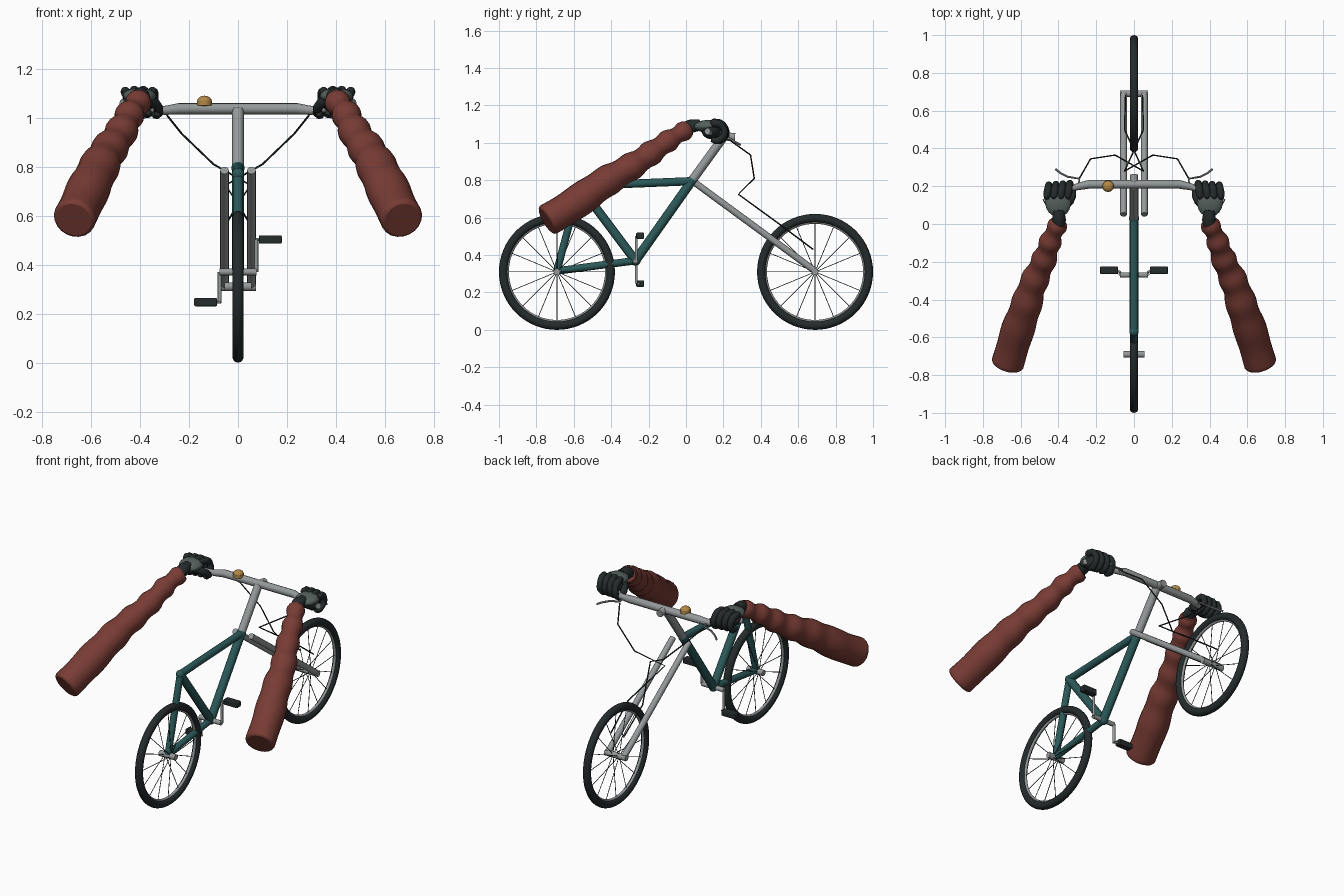
import bpy, math
from mathutils import Vector

if "Cube" in bpy.data.objects:
    bpy.data.objects.remove(bpy.data.objects["Cube"])


def material(name, rgb):
    m = bpy.data.materials.new(name)
    m.diffuse_color = (*rgb, 1)
    m.use_nodes = True
    m.node_tree.nodes["Principled BSDF"].inputs["Base Color"].default_value = m.diffuse_color
    return m


TEAL = material("teal_paint", (0.025, 0.10, 0.10))
RED = material("red_cloth", (0.19, 0.045, 0.035))
RUBBER = material("rubber", (0.018, 0.024, 0.025))
GLOVE = material("glove_back", (0.09, 0.12, 0.11))
BRASS = material("brass", (0.45, 0.25, 0.06))
STEEL = material("steel", (0.30, 0.32, 0.32))


def finish(ob, name, mat):
    ob.name = name
    if mat:
        ob.data.materials.clear()
        ob.data.materials.append(mat)
    bpy.ops.object.select_all(action='DESELECT')
    ob.select_set(True)
    bpy.context.view_layer.objects.active = ob
    bpy.ops.object.shade_smooth_by_angle(angle=math.radians(40))
    return ob


def tube(name, paths, radius, mat=STEEL, res=4, radii=None):
    """One mesh of round tubes, one along each path of points."""
    cu = bpy.data.curves.new(name, 'CURVE')
    cu.dimensions = '3D'
    cu.bevel_depth = radius
    cu.bevel_resolution = res
    cu.use_fill_caps = True
    for pts in paths:
        sp = cu.splines.new('POLY')
        sp.points.add(len(pts) - 1)
        for i, p in enumerate(pts):
            sp.points[i].co = (*p, 1)
            sp.points[i].radius = radii[i] if radii else 1
    ob = bpy.data.objects.new(name, cu)
    bpy.context.collection.objects.link(ob)
    bpy.ops.object.select_all(action='DESELECT')
    ob.select_set(True)
    bpy.context.view_layer.objects.active = ob
    bpy.ops.object.convert(target='MESH')
    return finish(bpy.context.object, name, mat)


def ring(name, y, major, minor, mat):
    bpy.ops.mesh.primitive_torus_add(location=(0, y, 0.31), rotation=(0, math.pi / 2, 0),
                                     major_radius=major, minor_radius=minor,
                                     major_segments=64, minor_segments=14)
    return finish(bpy.context.object, name, mat)


def ball(name, loc, scale, mat, rot=(0, 0, 0)):
    bpy.ops.mesh.primitive_uv_sphere_add(segments=20, ring_count=12, radius=1,
                                         location=loc, rotation=rot)
    bpy.context.object.scale = scale
    return finish(bpy.context.object, name, mat)


def box(name, loc, size, mat):
    bpy.ops.mesh.primitive_cube_add(size=1, location=loc)
    ob = bpy.context.object
    ob.scale = size
    bpy.ops.object.transform_apply(location=False, rotation=False, scale=True)
    b = ob.modifiers.new("bevel", 'BEVEL')
    b.width = 0.005
    b.segments = 2
    return finish(ob, name, mat)


# Wheels with tyre, rim, spokes and hub
for label, y, half in (("rear", -0.69, 0.055), ("front", 0.69, 0.073)):
    ring(label + "_tyre", y, 0.287, 0.023, RUBBER)
    ring(label + "_rim", y, 0.266, 0.009, STEEL)
    spokes = []
    for i in range(16):
        a = math.tau * i / 16
        c, s = math.cos(a), math.sin(a)
        spokes.append([((-1) ** i * 0.02, y + 0.012 * c, 0.31 + 0.012 * s),
                       (0, y + 0.264 * c, 0.31 + 0.264 * s)])
    tube(label + "_spokes", spokes, 0.002, RUBBER, 1)
    tube(label + "_hub", [[(-half, y, 0.31), (half, y, 0.31)]], 0.018)

# Frame
HEAD, BB, SEAT, REAR = (0, 0.03, 0.795), (0, -0.27, 0.37), (0, -0.57, 0.77), (0, -0.69, 0.315)
tube("down_tube", [[HEAD, BB]], 0.025, TEAL)
tube("top_tube", [[HEAD, SEAT]], 0.022, TEAL)
tube("seat_tube", [[SEAT, BB]], 0.024, TEAL)
tube("rear_stays", [[REAR, SEAT], [REAR, BB]], 0.020, TEAL)
for n, p, r in (("head_joint", HEAD, 0.027), ("seat_joint", SEAT, 0.025), ("bracket_joint", BB, 0.027)):
    ball(n, p, (r, r, r), TEAL)

# Fork and stem
tube("fork_legs", [[(s * 0.055, 0.05, 0.785), (s * 0.055, 0.69, 0.315)] for s in (-1, 1)], 0.018)
tube("stem", [[HEAD, (0, 0.2, 1.03)]], 0.024)
tube("stem_clamp", [[(0, 0.2, 1.035), (0, 0.262, 1.03)]], 0.022)

# Handlebar, thinner where it sweeps back into the hands
side = [(0.24, 0.21, 1.037), (0.30, 0.197, 1.03), (0.34, 0.187, 1.033), (0.40, 0.16, 1.05), (0.475, 0.115, 1.06)]
rad = [1, 0.8, 0.7, 0.75, 0.75]
tube("handlebar", [[(-x, y, z) for x, y, z in side[::-1]] + side], 0.023, radii=rad[::-1] + rad)

# Bell
tube("bell_base", [[(-0.137, 0.2, 1.05), (-0.137, 0.2, 1.07)]], 0.031, BRASS)
ball("bell", (-0.137, 0.2, 1.068), (0.03, 0.03, 0.022), BRASS)

# Cranks and pedals
tube("crank_axle", [[(-0.075, -0.27, 0.37), (0.075, -0.27, 0.37)]], 0.014)
for s in (-1, 1):
    zc = 0.375 + s * 0.128
    tube("crank_arm", [[(s * 0.075, -0.266, 0.37), (s * 0.075, -0.266, zc)]], 0.008)
    tube("pedal_axle", [[(s * 0.07, -0.255, zc), (s * 0.1, -0.245, zc)]], 0.006)
    box("pedal", (s * 0.132, -0.245, zc), (0.094, 0.042, 0.034), RUBBER)

for s in (-1, 1):
    # Brake lever and cable
    tube("brake_lever", [[(s * x, y, z) for x, y, z in
         ((0.29, 0.205, 1.03), (0.29, 0.24, 1.02), (0.35, 0.25, 1.012), (0.39, 0.27, 1.0), (0.415, 0.29, 0.99))]],
         0.006, res=2)
    tube("brake_cable", [[(s * x, y, z) for x, y, z in
         ((0.29, 0.24, 1.01), (0.23, 0.345, 0.935), (0.10, 0.365, 0.81), (-0.05, 0.28, 0.725),
          (0, 0.39, 0.645), (0.05, 0.5, 0.565), (0.045, 0.68, 0.43))]], 0.004, RUBBER, 1)

    # Wrinkled sleeve, swelling towards the closed end
    a, b = Vector((0.395, 0.01, 1.075)), Vector((0.668, -0.735, 0.588))
    pts, radii = [], []
    n = 60
    for i in range(n + 1):
        t = i / n
        k = min(t / 0.7, 1)
        wave = math.sin(math.tau * (9.5 * t - 3.5 * t * t)) * (1 - t) ** 0.7
        p = a.lerp(b, t)
        bow = 0.016 * math.sin(math.pi * t) + 0.005 * math.sin(17 * t) * (1 - t)
        pts.append((s * (p.x + bow), p.y, p.z + 0.004 * math.sin(13 * t)))
        radii.append(0.044 + 0.043 * k ** 0.85 + 0.007 * wave)
    end = Vector(pts[-1])
    d = (end - Vector(pts[-4])).normalized()
    for step, r in ((0.008, 0.083), (0.013, 0.074)):
        pts.append(tuple(end + d * step))
        radii.append(r)
    tube("sleeve", [pts], 1.0, RED, 8, radii)

    # Glove cuff, back of hand and palm
    tube("glove_cuff", [[(s * 0.396, -0.01, 1.075), (s * 0.397, 0.02, 1.087), (s * 0.398, 0.045, 1.092),
                         (s * 0.40, 0.075, 1.095)]], 1.0, RUBBER, 6, [0.03, 0.037, 0.034, 0.03])
    ball("glove_back", (s * 0.402, 0.112, 1.09), (0.068, 0.075, 0.032), GLOVE, (0.05, 0, -s * 0.12))
    ball("glove_palm", (s * 0.405, 0.135, 1.065), (0.068, 0.05, 0.045), RUBBER, (0, 0, -s * 0.3))

    # Fingers curled over the grip
    for j in range(4):
        x = 0.35 + j * 0.037
        cy, cz = 0.168 - j * 0.003, 1.058 + (0.004 if j in (1, 2) else 0)
        arc = [(s * (x - 0.002 * i), cy + 0.047 * math.cos(g), cz + 0.047 * math.sin(g))
               for i, g in enumerate(math.radians(v) for v in range(120, -121, -24))]
        tube("finger", [arc], 0.019, RUBBER, 3, [0.8, 1.1, 1.1] + [1, 0.92, 1.02] * 2 + [0.9, 0.6])
        ball("knuckle", (s * x, 0.152, cz + 0.05), (0.018, 0.022, 0.018), RUBBER)

    # Thumb hooked under the grip
    tube("thumb", [[(s * 0.37, 0.09, 1.075), (s * 0.34, 0.12, 1.06), (s * 0.325, 0.15, 1.04),
                    (s * 0.325, 0.18, 1.018), (s * 0.335, 0.2, 1.012)]], 0.02, RUBBER, 3, [1, 1.1, 1, 0.95, 0.6])
